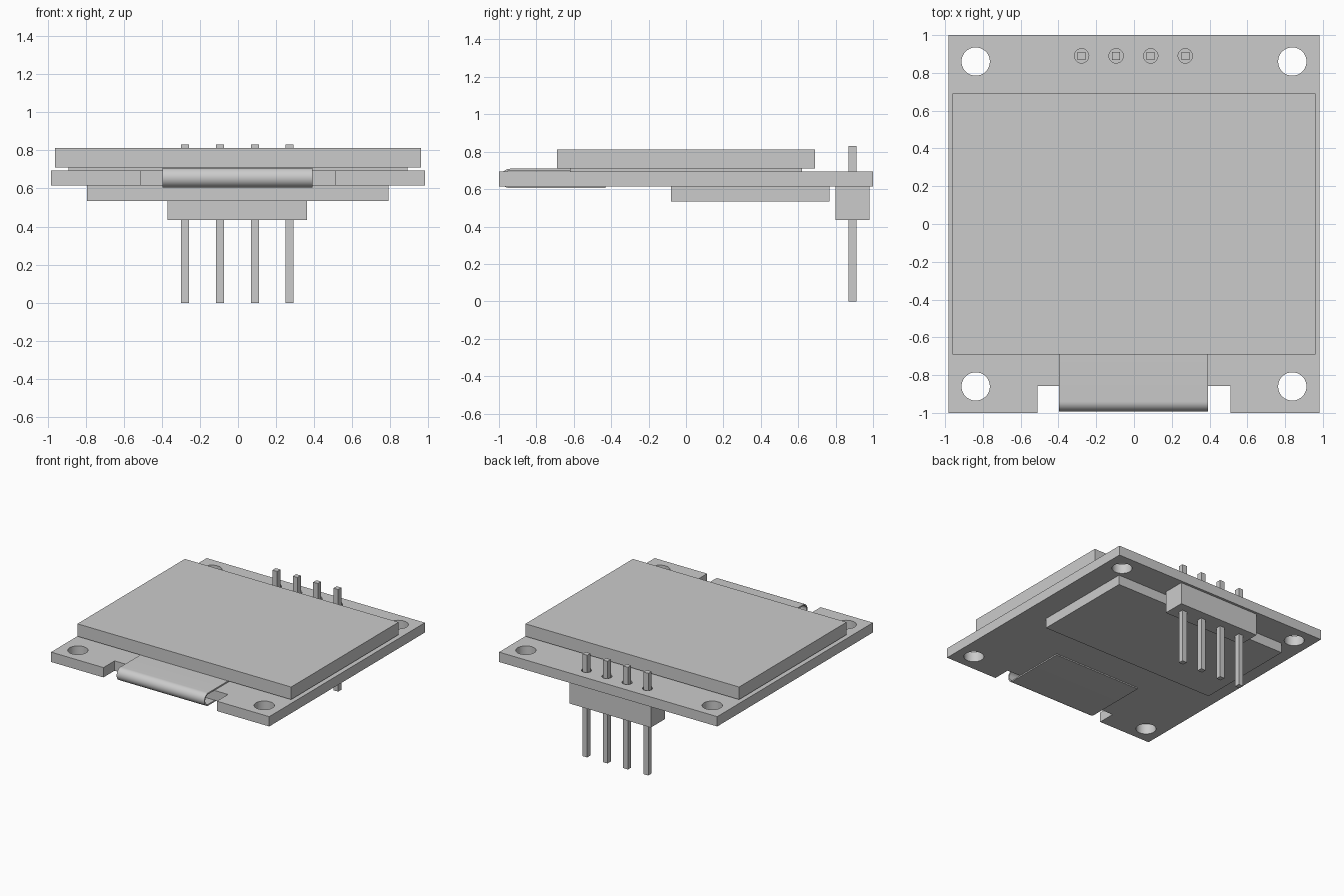
import bpy, bmesh, math

if "Cube" in bpy.data.objects:
    bpy.data.objects.remove(bpy.data.objects["Cube"])

grey = bpy.data.materials.new("plain grey")
grey.use_nodes = True
COLOR = (0.6, 0.6, 0.6, 1)
grey.diffuse_color = COLOR
grey.node_tree.nodes["Principled BSDF"].inputs["Base Color"].default_value = COLOR


def add_mesh(name, bm):
    bmesh.ops.recalc_face_normals(bm, faces=bm.faces)
    mesh = bpy.data.meshes.new(name)
    bm.to_mesh(mesh)
    bm.free()
    mesh.materials.append(grey)
    obj = bpy.data.objects.new(name, mesh)
    bpy.context.collection.objects.link(obj)
    return obj


def prism(name, profile, axis, low, high):
    """Extrude a closed profile along x (profile in yz) or z (profile in xy)."""
    bm = bmesh.new()
    place = (lambda a, b: (low, a, b)) if axis == "x" else (lambda a, b: (a, b, low))
    face = bm.faces.new([bm.verts.new(place(a, b)) for a, b in profile])
    move = (high - low, 0, 0) if axis == "x" else (0, 0, high - low)
    new = bmesh.ops.extrude_face_region(bm, geom=[face])["geom"]
    verts = [v for v in new if isinstance(v, bmesh.types.BMVert)]
    bmesh.ops.translate(bm, verts=verts, vec=move)
    return add_mesh(name, bm)


def box(name, x, y, z):
    corners = [(x[0], y[0]), (x[1], y[0]), (x[1], y[1]), (x[0], y[1])]
    return prism(name, corners, "z", *z)


def smooth(obj):
    bpy.ops.object.select_all(action="DESELECT")
    obj.select_set(True)
    bpy.context.view_layer.objects.active = obj
    bpy.ops.object.shade_smooth_by_angle(angle=math.radians(35))


BOARD_Z = (0.615, 0.695)
PIN_Y = 0.89
PINS = [(i - 1.5) * 0.183 - 0.003 for i in range(4)]

# Circuit board with a notch in the front edge
W, N, D = 0.981, 0.51, -0.857
outline = [(-W, -1), (-N, -1), (-N, D), (N, D), (N, -1), (W, -1), (W, 1), (-W, 1)]
board = prism("circuit_board", outline, "z", *BOARD_Z)

# Mounting holes and pin holes
holes = [(sx * 0.838, sy * 0.86, 0.075) for sx in (-1, 1) for sy in (-1, 1)]
holes += [(x, PIN_Y, 0.038) for x in PINS]
bm = bmesh.new()
for x, y, r in holes:
    made = bmesh.ops.create_cone(bm, cap_ends=True, segments=40,
                                 radius1=r, radius2=r, depth=0.4)
    bmesh.ops.translate(bm, verts=made["verts"], vec=(x, y, 0.65))
cutter = add_mesh("hole_cutter", bm)
cutter.hide_render = True
cut = board.modifiers.new("holes", "BOOLEAN")
cut.operation, cut.solver, cut.object = "DIFFERENCE", "EXACT", cutter
bpy.ops.object.select_all(action="DESELECT")
board.select_set(True)
bpy.context.view_layer.objects.active = board
bpy.ops.object.modifier_apply(modifier="holes")
bpy.data.objects.remove(cutter)
smooth(board)

# Display glass on its mounting pad, and the plate below the board
box("display_glass", (-0.961, 0.961), (-0.69, 0.69), (0.71, 0.812))
box("display_pad", (-0.89, 0.89), (-0.62, 0.62), (0.695, 0.71))
box("rear_plate", (-0.793, 0.79), (-0.08, 0.768), (0.535, 0.615))

# Flexible ribbon wrapped around the front edge
MID_Y, MID_Z, TOP_END, LOW_END = -0.94, 0.657, -0.62, -0.43


def ribbon_side(r):
    arc = [math.pi / 2 + math.pi * i / 20 for i in range(21)]
    bend = [(MID_Y + r * math.cos(a), MID_Z + r * math.sin(a)) for a in arc]
    return [(TOP_END, MID_Z + r)] + bend + [(LOW_END, MID_Z - r)]


ribbon = prism("flex_ribbon", ribbon_side(0.052) + ribbon_side(0.041)[::-1],
               "x", -0.397, 0.392)
smooth(ribbon)

# Pin header
box("header_block", (-0.37, 0.362), (0.8, 0.98), (0.435, 0.615))
for i, x in enumerate(PINS):
    box(f"header_pin_{i + 1}", (x - 0.021, x + 0.021),
        (PIN_Y - 0.021, PIN_Y + 0.021), (0, 0.83))
